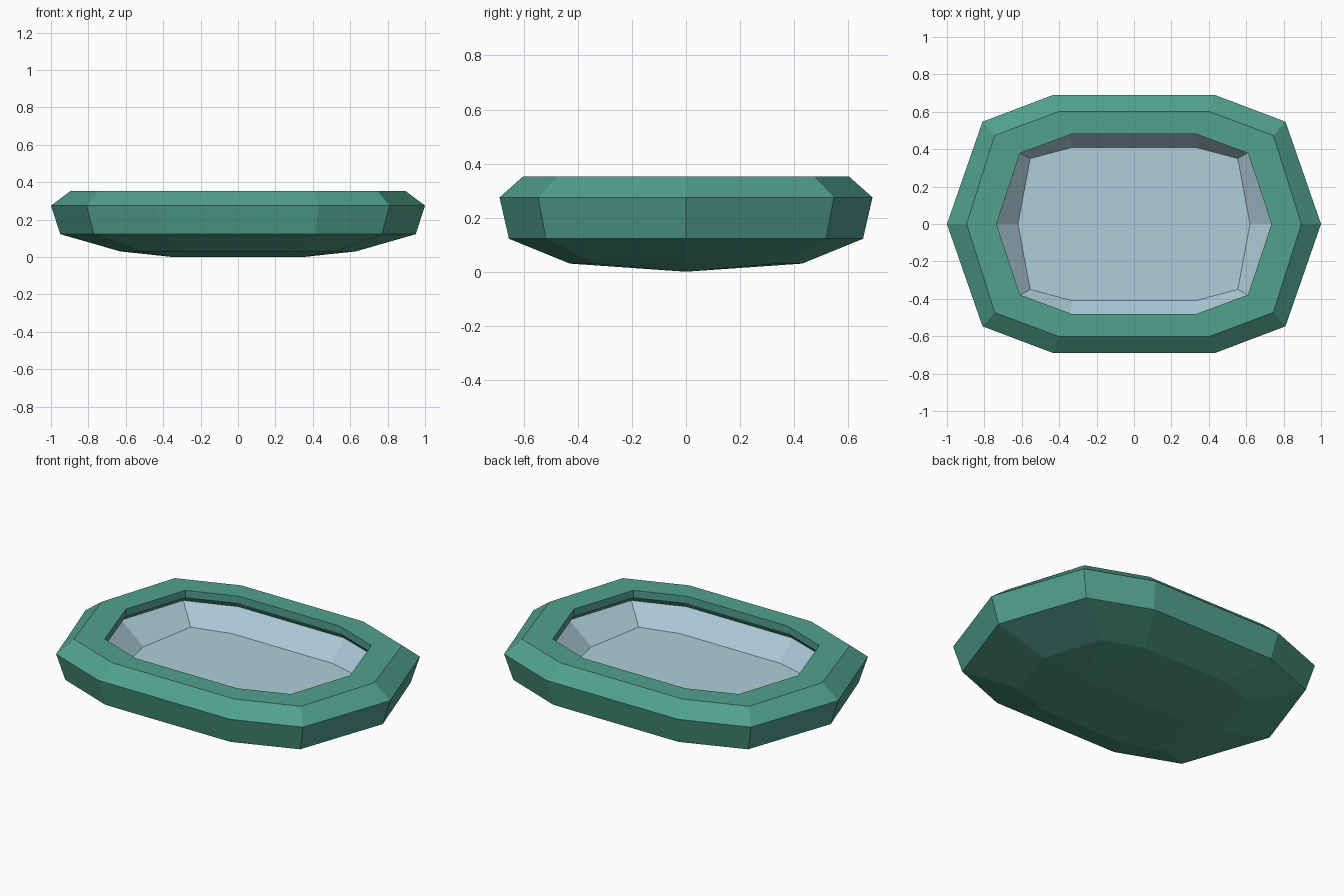
import bpy, bmesh

if "Cube" in bpy.data.objects:
    bpy.data.objects.remove(bpy.data.objects["Cube"])


def material(name, rgb):
    m = bpy.data.materials.new(name)
    m.diffuse_color = (*rgb, 1)
    m.use_nodes = True
    m.node_tree.nodes["Principled BSDF"].inputs["Base Color"].default_value = m.diffuse_color
    return m


GREEN = material("sea_green", (0.083, 0.355, 0.262))
GREY = material("pale_blue_grey", (0.43, 0.62, 0.71))


def ring(bm, end_x, corner, side, z):
    """Ten-sided outline mirrored from one quarter."""
    (cx, cy), (sx, sy) = corner, side
    pts = [(end_x, 0), (cx, cy), (sx, sy), (-sx, sy), (-cx, cy),
           (-end_x, 0), (-cx, -cy), (-sx, -sy), (sx, -sy), (cx, -cy)]
    return [bm.verts.new((x, y, z)) for x, y in pts]


def bridge(bm, a, b):
    n = len(a)
    for i in range(n):
        j = (i + 1) % n
        quad = [a[i], a[j], b[j], b[i]]
        bm.faces.new(list(dict.fromkeys(quad)))


def finish(bm, name, mat):
    me = bpy.data.meshes.new(name)
    bm.to_mesh(me)
    bm.free()
    me.materials.append(mat)
    ob = bpy.data.objects.new(name, me)
    bpy.context.collection.objects.link(ob)


LIP = (0.765, (0.635, 0.395), (0.345, 0.50), 0.28)   # where hull meets liner

# Hull: from the keel ridge up the outside, over the rim and into the well
bm = bmesh.new()
sections = [
    (0.63, (0.52, 0.345), (0.28, 0.43), 0.03),
    (0.95, (0.77, 0.518), (0.41, 0.655), 0.122),
    (1.00, (0.81, 0.547), (0.432, 0.69), 0.275),
    (0.895, (0.745, 0.473), (0.40, 0.602), 0.353),
    (0.735, (0.61, 0.378), (0.33, 0.482), 0.353),
    (0.735, (0.61, 0.378), (0.33, 0.482), 0.31),
    LIP,
]
rings = [ring(bm, *s) for s in sections]
for a, b in zip(rings, rings[1:]):
    bridge(bm, a, b)
right = bm.verts.new((0.35, 0, 0))
left = bm.verts.new((-0.35, 0, 0))
bridge(bm, [right if v.co.x > 0 else left for v in rings[0]], rings[0])
finish(bm, "hull", GREEN)

# Liner: sloping inner walls and a flat floor
bm = bmesh.new()
top = ring(bm, *LIP)
floor = ring(bm, 0.62, (0.555, 0.35), (0.33, 0.41), 0.16)
bridge(bm, top, floor)
bm.faces.new(floor)
finish(bm, "inner_liner", GREY)
